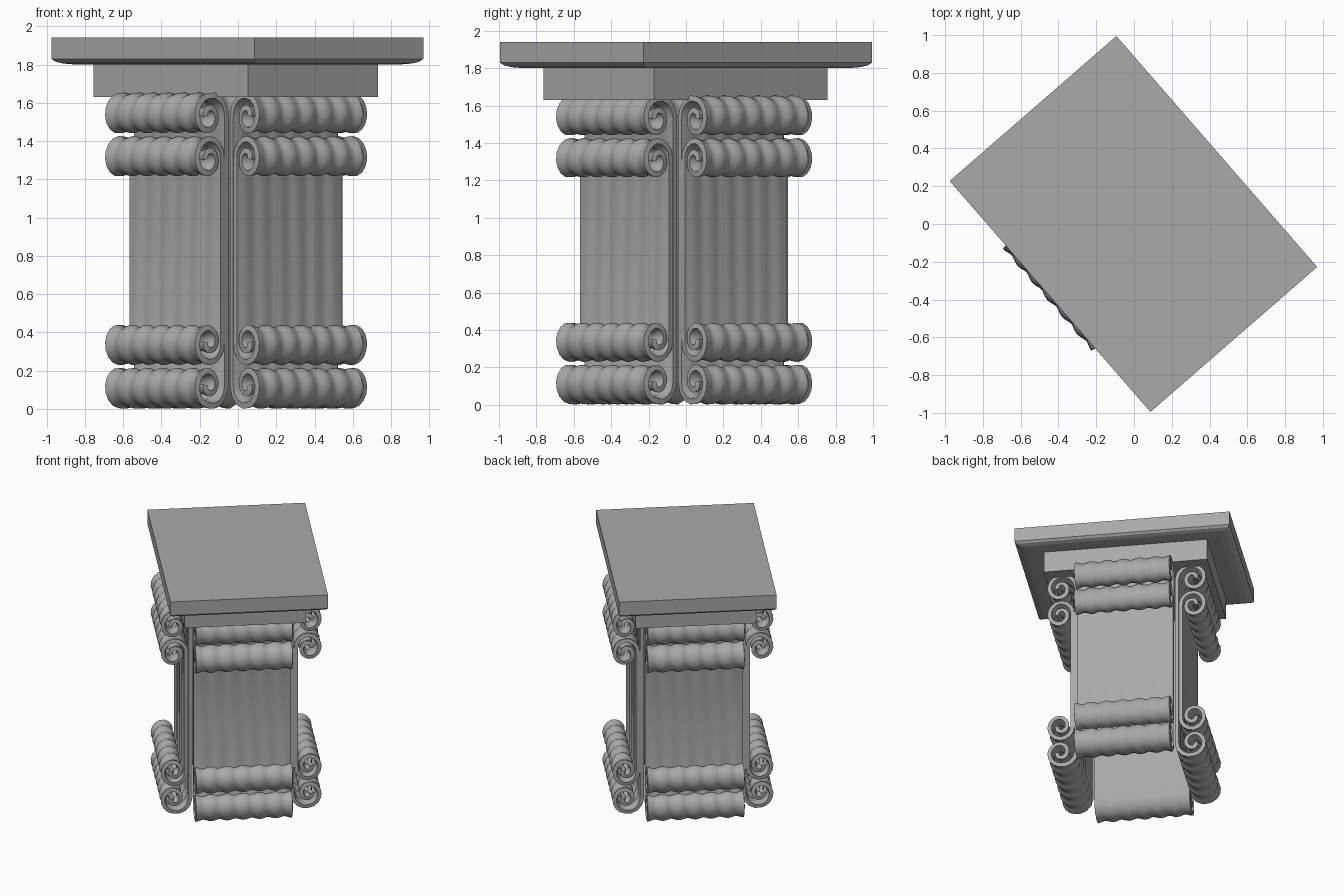
import bpy, bmesh, math
from mathutils import Matrix, Vector

cube = bpy.data.objects.get("Cube")
if cube:
    bpy.data.objects.remove(cube)

TURN = math.radians(41)      # the whole pedestal stands turned on the ground
MID_Z = 0.8275               # mirror height of the scrolled ribbons
HALF_WIDTH = 0.36
SCROLL_X = 0.50              # distance of scroll centres from the axis

stone = bpy.data.materials.new("grey_stone")
stone.use_nodes = True
grey = (0.40, 0.40, 0.40, 1)
stone.diffuse_color = grey
stone.node_tree.nodes["Principled BSDF"].inputs["Base Color"].default_value = grey


def add_object(name, bm, centre, angle):
    bmesh.ops.recalc_face_normals(bm, faces=bm.faces)
    mesh = bpy.data.meshes.new(name)
    bm.to_mesh(mesh)
    bm.free()
    mesh.materials.append(stone)
    obj = bpy.data.objects.new(name, mesh)
    obj.matrix_world = Matrix.Translation((*centre, 0)) @ Matrix.Rotation(angle, 4, 'Z')
    bpy.context.collection.objects.link(obj)
    return obj


def activate(obj):
    bpy.ops.object.select_all(action='DESELECT')
    obj.select_set(True)
    bpy.context.view_layer.objects.active = obj


def stacked_slab(name, half_x, half_y, levels, centre):
    """Rectangular slab lofted through (inset, height) levels."""
    bm = bmesh.new()
    rings = []
    for inset, z in levels:
        a, b = half_x - inset, half_y - inset
        rings.append([bm.verts.new((sx * a, sy * b, z))
                      for sx, sy in ((-1, -1), (1, -1), (1, 1), (-1, 1))])
    for low, high in zip(rings, rings[1:]):
        for i in range(4):
            j = (i + 1) % 4
            bm.faces.new((low[i], low[j], high[j], high[i]))
    bm.faces.new(rings[0])
    bm.faces.new(rings[-1])
    return add_object(name, bm, centre, TURN)


def scroll_points(start_radius, centre_z, steps=24, turns=1.5):
    """Half ribbon profile: from the straight part up and curling outward."""
    points = []
    for i in range(steps + 1):
        t = turns * i / steps
        if t < 0.25:
            r = 0.085 + (start_radius - 0.085) * (1 - 4 * t)
        elif t < 0.5:
            r = 0.085 - 0.04 * (t - 0.25)
        else:
            r = 0.075 - 0.06 * (t - 0.5)
        a = math.pi - 2 * math.pi * t
        points.append(Vector((SCROLL_X + r * math.cos(a),
                              centre_z + 1.15 * r * math.sin(a))))
    return points


def scrolled_ribbon(name, start_radius, centre_z, angle):
    """Rippled sheet with a scroll at both ends."""
    upper = scroll_points(start_radius, centre_z)
    lower = [Vector((p.x, 2 * MID_Z - p.y)) for p in reversed(upper)]
    path = lower + upper
    bm = bmesh.new()
    columns = 36
    rows = []
    for i, p in enumerate(path):
        along = (path[min(i + 1, len(path) - 1)] - path[max(i - 1, 0)]).normalized()
        normal = Vector((along.y, -along.x))
        straight = i in (len(lower) - 1, len(lower))
        depth = 0.002 if straight else 0.007
        row = []
        for k in range(columns + 1):
            s = k / columns
            q = p - normal * depth * math.cos(2 * math.pi * 6 * s)
            row.append(bm.verts.new((q.x, HALF_WIDTH * (2 * s - 1), q.y)))
        rows.append(row)
    for a, b in zip(rows, rows[1:]):
        for k in range(columns):
            bm.faces.new((a[k], a[k + 1], b[k + 1], b[k]))
    obj = add_object(name, bm, (-0.01, -0.01), angle)
    activate(obj)
    solid = obj.modifiers.new("thickness", 'SOLIDIFY')
    solid.thickness = 0.03
    solid.offset = 0
    bpy.ops.object.modifier_apply(modifier=solid.name)
    bpy.ops.object.shade_smooth_by_angle(angle=math.radians(32))
    return obj


# Table top with a softly rounded underside, and the block below it
stacked_slab("table_top", 0.585, 0.81,
             [(0.09, 1.80), (0.045, 1.805), (0.015, 1.815), (0, 1.83), (0, 1.94)], (-0.003, 0))
stacked_slab("support_block", 0.45, 0.615, [(0, 1.63), (0, 1.805)], (-0.012, -0.003))

# Two layered scrolled ribbons on each of the four sides
for n, side in enumerate(("right_back", "left_back", "left_front", "right_front")):
    turn = TURN + n * math.pi / 2
    scrolled_ribbon(f"inner_ribbon_{side}", 0.12, 1.532, turn)
    scrolled_ribbon(f"outer_ribbon_{side}", 0.09, 1.307, turn)
